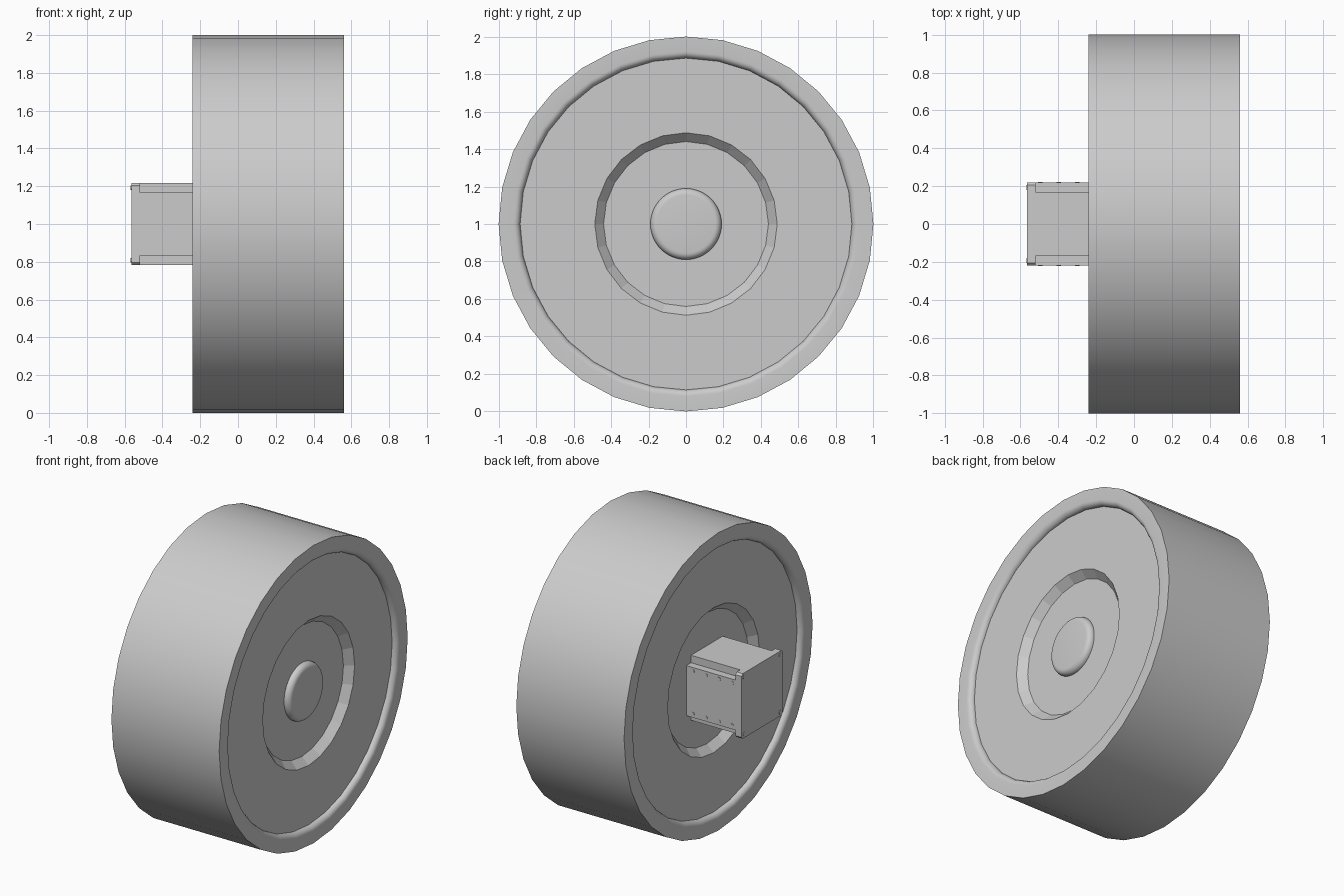
import bpy, bmesh, math
from mathutils import Vector

if "Cube" in bpy.data.objects:
    bpy.data.objects.remove(bpy.data.objects["Cube"])

grey = bpy.data.materials.new("plain_grey")
grey.use_nodes = True
grey.diffuse_color = (0.6, 0.6, 0.6, 1)
grey.node_tree.nodes["Principled BSDF"].inputs["Base Color"].default_value = (0.6, 0.6, 0.6, 1)

MID = 0.16      # wheel centre plane along x
HALF = 0.40     # half the wheel width
AXLE = 1.0      # axle height


def finish(name, bm, smooth=None):
    bmesh.ops.recalc_face_normals(bm, faces=bm.faces)
    mesh = bpy.data.meshes.new(name)
    bm.to_mesh(mesh)
    bm.free()
    mesh.materials.append(grey)
    obj = bpy.data.objects.new(name, mesh)
    bpy.context.collection.objects.link(obj)
    if smooth:
        bpy.ops.object.select_all(action='DESELECT')
        obj.select_set(True)
        bpy.context.view_layer.objects.active = obj
        bpy.ops.object.shade_smooth_by_angle(angle=math.radians(smooth))
    return obj


def lathe(name, profile, segments, smooth=None, closed=False):
    """Spin (x, radius) points around the axle; open profiles get end caps."""
    bm = bmesh.new()
    rings = []
    for x, r in profile:
        angles = [math.tau * i / segments for i in range(segments)]
        rings.append([bm.verts.new((x, r * math.sin(a), AXLE + r * math.cos(a))) for a in angles])
    pairs = list(zip(rings, rings[1:]))
    if closed:
        pairs.append((rings[-1], rings[0]))
    else:
        bm.faces.new(rings[0])
        bm.faces.new(rings[-1])
    for a, b in pairs:
        for i in range(segments):
            j = (i + 1) % segments
            bm.faces.new((a[i], a[j], b[j], b[i]))
    return finish(name, bm, smooth)


def both_sides(half):
    """Mirror a profile of (distance from centre plane, radius) across the wheel."""
    return [(MID + d, r) for d, r in half] + [(MID - d, r) for d, r in reversed(half)]


def prism(name, outline, x0, x1):
    """Extrude a (y, z) outline along x."""
    bm = bmesh.new()
    face = bm.faces.new([bm.verts.new((x0, y, AXLE + z)) for y, z in outline])
    out = bmesh.ops.extrude_face_region(bm, geom=[face])
    moved = [v for v in out["geom"] if isinstance(v, bmesh.types.BMVert)]
    bmesh.ops.translate(bm, verts=moved, vec=(x1 - x0, 0, 0))
    return finish(name, bm)


def four_corners(points):
    """Repeat the points of one corner around a square."""
    result = []
    for _ in range(4):
        result += points
        points = [(-z, y) for y, z in points]
    return result


# Tyre with rounded inner lips
lip = 0.035
fillet = [(HALF - lip + lip * math.sin(a), 0.885 + lip * (1 - math.cos(a)))
          for a in [math.pi / 2 * i / 6 for i in range(7)]]
tyre_half = [(HALF - 0.06, 0.885)] + fillet + [(HALF, 1.0)]
lathe("tyre", both_sides(tyre_half), 32, 35, closed=True)

# Wheel disc with a tapered recess on each face
rim, floor = HALF - 0.035, HALF - 0.085
lathe("wheel_disc", both_sides([(floor, 0.44), (rim, 0.487), (rim, 0.89)]), 24, closed=True)
lathe("disc_edge", both_sides([(rim, 0.80), (rim, 0.888)]), 48, closed=True)
lathe("hub_floor", both_sides([(floor, 0.442)]), 24)

# Rounded hub cap on the outer face
base = MID + floor
cap = [(base - 0.01, 0.19)] + [
    (base + 0.005 + 0.035 * math.sin(a), 0.155 + 0.035 * math.cos(a))
    for a in [math.pi / 2 * i / 6 for i in range(7)]]
lathe("hub_cap", cap, 48, 35)

# Motor body with stepped corners, and its chamfered end plate
S, N, C = 0.218, 0.168, 0.205
back, front, inner = -0.565, -0.52, MID - floor + 0.01
prism("motor_body", four_corners([(S, N), (N, N), (N, S)]), front, inner)
prism("motor_end_plate", four_corners([(S, C), (C, S)]), back, front)


def stud(name, centre, axis, radius, depth):
    bm = bmesh.new()
    bmesh.ops.create_cone(bm, cap_ends=True, segments=12, radius1=radius, radius2=radius, depth=depth)
    turn = Vector((0, 0, 1)).rotation_difference(Vector(axis)).to_matrix()
    bmesh.ops.rotate(bm, verts=bm.verts, matrix=turn)
    bmesh.ops.translate(bm, verts=bm.verts, vec=centre)
    finish(name, bm, 35)


# Side rivets and end bolts
for side in (-1, 1):
    for up in (-1, 1):
        for i in range(4):
            stud("side_rivet", (-0.495 + 0.097 * i, side * S, AXLE + up * 0.143), (0, 1, 0), 0.012, 0.006)
        stud("end_bolt", (back, side * 0.192, AXLE + up * 0.192), (1, 0, 0), 0.013, 0.006)
